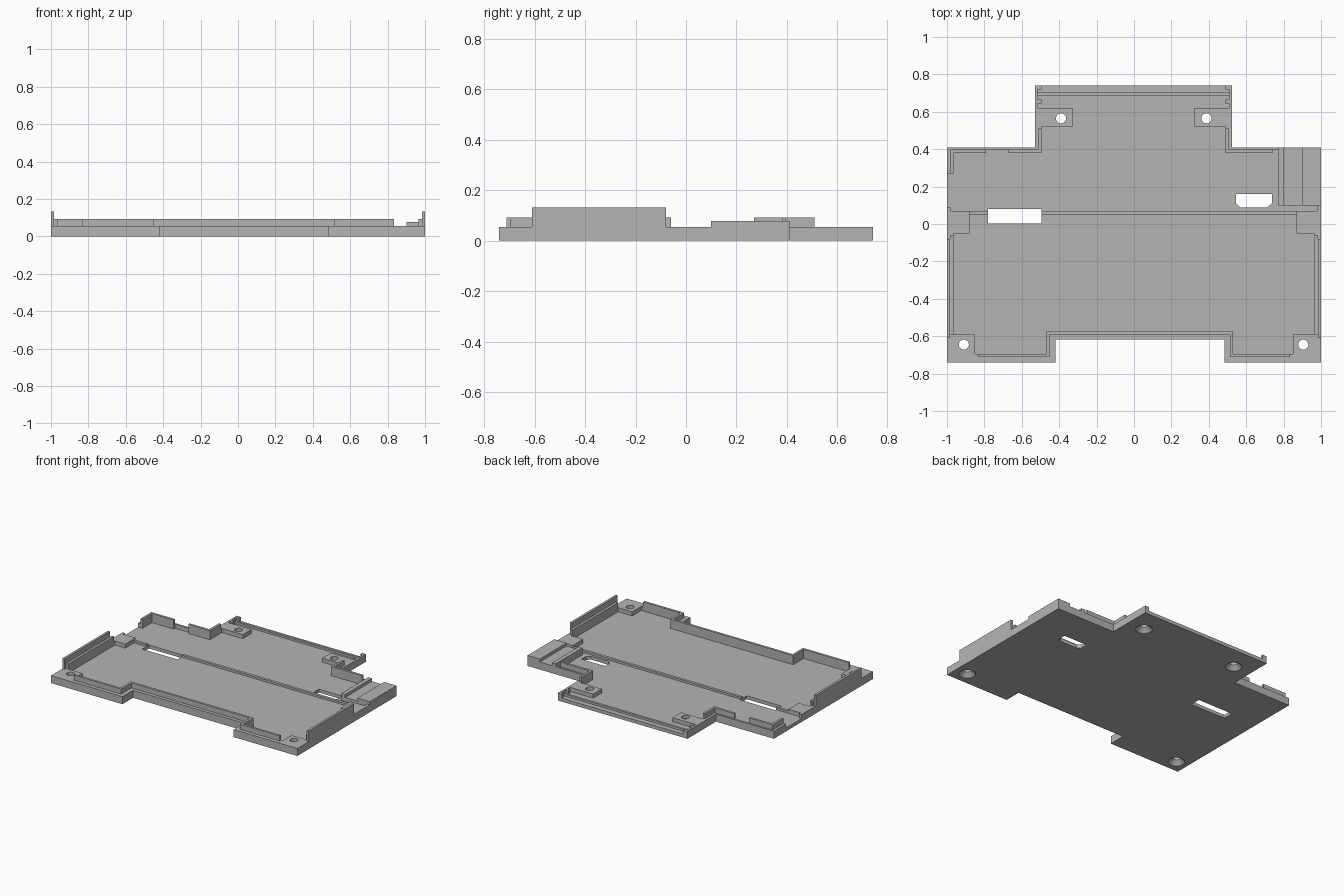
import bpy
import bmesh
from mathutils import Matrix, Vector

cube = bpy.data.objects.get("Cube")
if cube:
    bpy.data.objects.remove(cube, do_unlink=True)

grey = bpy.data.materials.new("plain grey")
grey.use_nodes = True
colour = (0.46, 0.46, 0.46, 1)
grey.diffuse_color = colour
grey.node_tree.nodes["Principled BSDF"].inputs["Base Color"].default_value = colour

FLOOR, RIM, STEP, LIP, TALL = 0.025, 0.055, 0.077, 0.092, 0.132
LIP_WIDTH = 0.017


def finish(name, bm):
    """Turn a bmesh into a flat shaded grey object."""
    bmesh.ops.recalc_face_normals(bm, faces=bm.faces)
    mesh = bpy.data.meshes.new(name)
    bm.to_mesh(mesh)
    bm.free()
    mesh.materials.append(grey)
    obj = bpy.data.objects.new(name, mesh)
    bpy.context.collection.objects.link(obj)
    return obj


def prism(name, outline, bottom, top):
    """Extrude a flat outline from bottom to top."""
    bm = bmesh.new()
    face = bm.faces.new([bm.verts.new((x, y, bottom)) for x, y in outline])
    extruded = bmesh.ops.extrude_face_region(bm, geom=[face])["geom"]
    moved = [v for v in extruded if isinstance(v, bmesh.types.BMVert)]
    bmesh.ops.translate(bm, verts=moved, vec=(0, 0, top - bottom))
    return finish(name, bm)


def box(name, left, right, front, back, bottom, top):
    return prism(name, [(left, front), (right, front), (right, back), (left, back)], bottom, top)


def lip(name, path):
    """Thin upright strip, thickened to the right of a square-cornered path."""
    points = [Vector(p) for p in path]
    sides = []
    for a, b in zip(points, points[1:]):
        d = (b - a).normalized()
        sides.append(Vector((d.y, -d.x)) * LIP_WIDTH)
    offset = [points[0] + sides[0]]
    offset += [p + s + t for p, s, t in zip(points[1:-1], sides, sides[1:])]
    offset.append(points[-1] + sides[-1])
    return prism(name, points + offset[::-1], RIM, LIP)


def cone(name, x, y, low_radius, high_radius, bottom, top):
    bm = bmesh.new()
    bmesh.ops.create_cone(bm, cap_ends=True, segments=32, radius1=low_radius,
                          radius2=high_radius, depth=top - bottom,
                          matrix=Matrix.Translation((x, y, (bottom + top) / 2)))
    return finish(name, bm)


def cut(target, cutter):
    """Subtract the cutter from the target, then remove the cutter."""
    mod = target.modifiers.new("cut", 'BOOLEAN')
    mod.operation = 'DIFFERENCE'
    mod.solver = 'EXACT'
    mod.object = cutter
    bpy.context.view_layer.objects.active = target
    bpy.ops.object.modifier_apply(modifier=mod.name)
    bpy.data.objects.remove(cutter, do_unlink=True)


# Tray body with front recess and rear neck
tray = prism("tray_body", [
    (-1, -.74), (-.42, -.74), (-.42, -.617), (.483, -.617), (.483, -.74), (1, -.74),
    (1, .41), (.523, .41), (.523, .74), (-.53, .74), (-.53, .41), (-1, .41)], 0, RIM)

# Hollow interior that leaves the rim, screw pads and side blocks standing
cut(tray, prism("cavity", [
    (-.85, -.695), (-.468, -.695), (-.468, -.575), (.53, -.575), (.53, -.695),
    (.85, -.695), (.85, -.59), (.965, -.59), (.965, -.05), (.87, -.05), (.87, .07),
    (.98, .07), (.98, .1), (.77, .1), (.77, .395), (.74, .395), (.74, .38),
    (.49, .38), (.49, .52), (.32, .52), (.32, .62), (.508, .62), (.508, .8),
    (-.515, .8), (-.515, .62), (-.325, .62), (-.325, .52), (-.495, .52),
    (-.495, .38), (-.67, .38), (-.67, .395), (-.79, .395), (-.79, .38),
    (-.965, .38), (-.965, .27), (-1.1, .27), (-1.1, .09), (-.98, .09),
    (-.98, .07), (-.88, .07), (-.88, -.05), (-.965, -.05), (-.965, -.59),
    (-.85, -.59)], FLOOR, 0.2))

# Countersunk screw holes
for x, y in [(-.91, -.645), (.905, -.645), (-.39, .565), (.387, .565)]:
    cut(tray, cone("hole", x, y, 0.027, 0.027, -0.1, 0.2))
    cut(tray, cone("countersink", x, y, 0.06, 0.026, -0.004, 0.032))

# Floor slots
cut(tray, box("slot", -.78, -.495, .003, .08, -0.1, 0.2))
cut(tray, prism("connector_slot", [
    (.57, .087), (.71, .087), (.737, .11), (.737, .16), (.545, .16), (.545, .11)], -0.1, 0.2))

# Raised lips running inside the rim
lip("front_lip", [(-.835, -.695), (-.468, -.695), (-.468, -.575), (.53, -.575),
                  (.53, -.695), (.835, -.695)])
lip("rear_left_lip", [(.74, .38), (.49, .38), (.49, .51)])
lip("rear_right_lip", [(-.495, .51), (-.495, .38), (-.67, .38)])
lip("arm_corner_lip", [(-.79, .38), (-.965, .38), (-.965, .27)])

# Side lips and tall outer walls
for side, sign in (("left", 1), ("right", -1)):
    inner, middle = sign * 0.965, sign * 0.983
    box(side + "_side_lip", *sorted((inner, middle)), -.59, -.06, RIM, LIP)
    box(side + "_tall_wall", *sorted((middle, sign)), -.61, -.08, RIM, TALL)

# Stepped block at the rear left corner
box("corner_block_top", .9, 1, .1, .41, RIM, STEP)
box("corner_block_ridge", .77, .8, .1, .41, RIM, STEP)

# Low divider across the floor, broken by the slot
box("divider_short", -.88, -.78, .05, .07, FLOOR, 0.04)
box("divider_long", -.495, .87, .05, .07, FLOOR, 0.04)

# Rear panel ridge and its end tabs
box("rear_ridge", -.515, .508, .685, .702, FLOOR, 0.04)
for side, left, right in (("left", .49, .508), ("right", -.515, -.495)):
    box(side + "_inner_tab", left, right, .645, .665, FLOOR, RIM)
    box(side + "_outer_tab", left, right, .72, .74, FLOOR, RIM)
